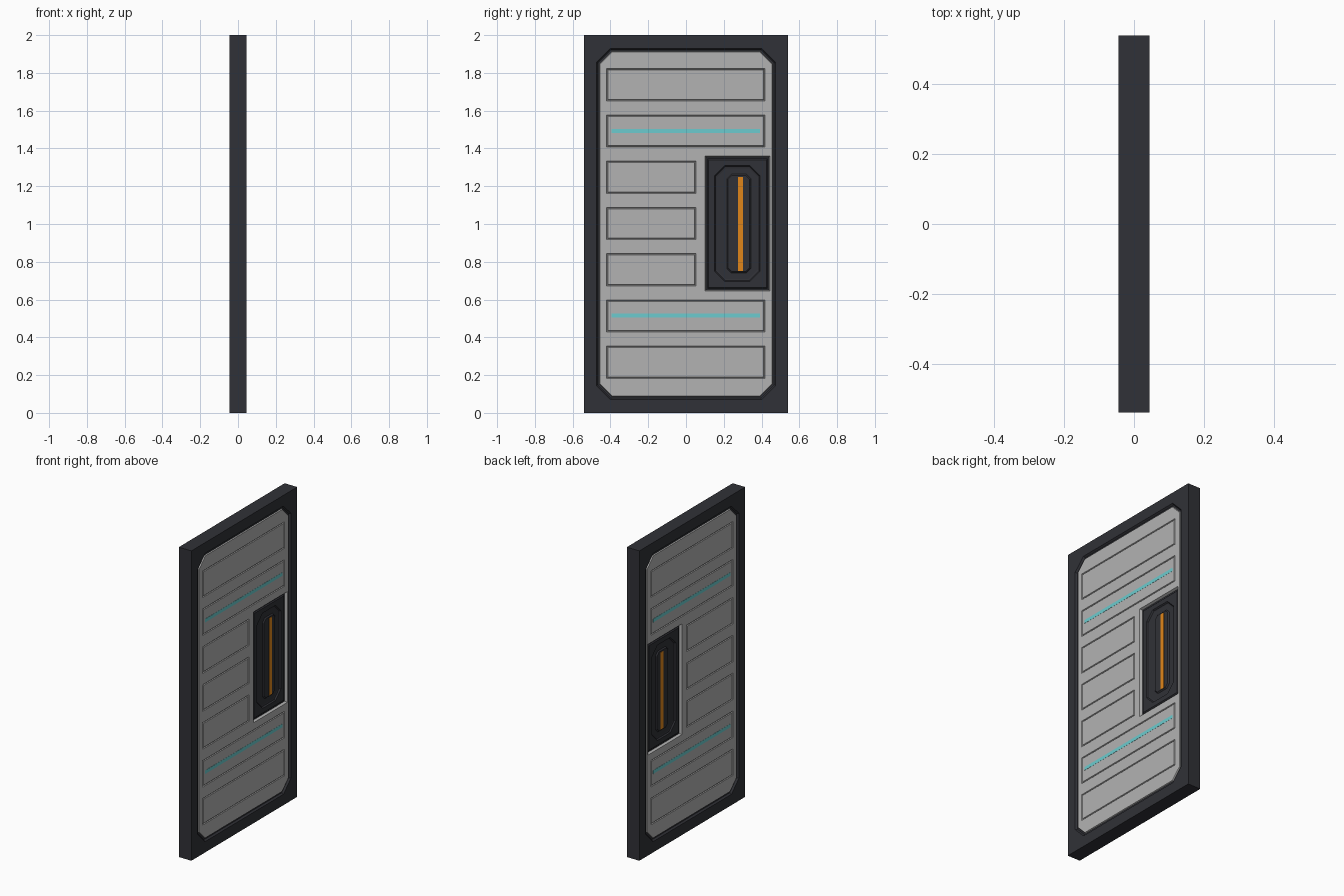
import bpy, bmesh

if "Cube" in bpy.data.objects:
    bpy.data.objects.remove(bpy.data.objects["Cube"])


def material(name, rgb):
    m = bpy.data.materials.new(name)
    m.diffuse_color = (*rgb, 1)
    m.use_nodes = True
    m.node_tree.nodes["Principled BSDF"].inputs["Base Color"].default_value = m.diffuse_color
    return m


DARK = material("dark_metal", (0.03, 0.031, 0.038))
GREY = material("panel_grey", (0.45, 0.45, 0.45))
TEAL = material("teal_light", (0.15, 0.6, 0.62))
ORANGE = material("orange_light", (0.75, 0.24, 0.01))


def outline(y0, y1, z0, z1, c=0.0, inset=0.0):
    """Rectangle, or chamfered rectangle when c > 0, as (y, z) points."""
    y0, y1, z0, z1 = y0 + inset, y1 - inset, z0 + inset, z1 - inset
    if c <= 0:
        return [(y0, z0), (y1, z0), (y1, z1), (y0, z1)]
    c -= inset * 0.586
    return [(y0 + c, z0), (y1 - c, z0), (y1, z0 + c), (y1, z1 - c),
            (y1 - c, z1), (y0 + c, z1), (y0, z1 - c), (y0, z0 + c)]


def loft(bm, rings, cap=True):
    """Bridge (outline, x) rings in order, optionally closing the last one."""
    loops = [[bm.verts.new((x, y, z)) for y, z in pts] for pts, x in rings]
    for a, b in zip(loops, loops[1:]):
        n = len(a)
        for i in range(n):
            bm.faces.new((a[i], a[(i + 1) % n], b[(i + 1) % n], b[i]))
    if cap:
        bm.faces.new(loops[-1])


def sheet(bm, x, outlines):
    """Flat face at x: first outline is the border, the others are holes."""
    edges = []
    for pts in outlines:
        vs = [bm.verts.new((x, y, z)) for y, z in pts]
        edges += [bm.edges.new((vs[i - 1], vs[i])) for i in range(len(vs))]
    bmesh.ops.triangle_fill(bm, use_beauty=True, use_dissolve=False, edges=edges,
                            normal=(1, 0, 0))


def finish(bm, name, mat):
    """Make the object, face it towards +x and mirror it to the back."""
    bmesh.ops.remove_doubles(bm, verts=bm.verts, dist=1e-5)
    bmesh.ops.recalc_face_normals(bm, faces=bm.faces)
    if sum(f.normal.x * f.calc_area() for f in bm.faces) < 0:
        bmesh.ops.reverse_faces(bm, faces=bm.faces)
    me = bpy.data.meshes.new(name)
    bm.to_mesh(me)
    bm.free()
    me.materials.append(mat)
    ob = bpy.data.objects.new(name, me)
    bpy.context.collection.objects.link(ob)
    ob.modifiers.new("both_faces", 'MIRROR').use_axis = (True, False, False)


FRONT, FACE, GROOVE = 0.045, 0.041, 0.034
OUTER = (-0.54, 0.54, 0, 2)
OPENING = (-0.475, 0.475, 0.07, 1.93, 0.075)
RECESS = (0.10, 0.445, 0.645, 1.36)
POCKET = (0.15, 0.392, 0.695, 1.31, 0.055)

# Door frame with chamfered opening
bm = bmesh.new()
loft(bm, [(outline(*OUTER), 0), (outline(*OUTER), FRONT)], cap=False)
sheet(bm, FRONT, [outline(*OUTER), outline(*OPENING)])
loft(bm, [(outline(*OPENING), FRONT), (outline(*OPENING, inset=0.008), GROOVE),
          (outline(*OPENING, inset=0.017), GROOVE)], cap=False)
finish(bm, "door_frame", DARK)

# Grey panel with grooved tiles and a hole for the handle
tiles = []
for i in range(7):
    z = 0.183 + i * 0.2447
    tiles.append((-0.42, 0.053 if 2 <= i <= 4 else 0.417, z, z + 0.171))
bm = bmesh.new()
edge = outline(*OPENING, inset=0.02)
loft(bm, [(outline(*OPENING, inset=0.017), GROOVE), (edge, FACE)], cap=False)
sheet(bm, FACE, [edge, outline(*RECESS)] + [outline(*t) for t in tiles])
for t in tiles:
    loft(bm, [(outline(*t), FACE), (outline(*t, inset=0.003), FACE - 0.005),
              (outline(*t, inset=0.005), FACE - 0.005),
              (outline(*t, inset=0.008), FACE)])
loft(bm, [(outline(*RECESS), FACE), (outline(*RECESS, inset=0.006), 0.026)], cap=False)
finish(bm, "door_panel", GREY)

# Teal light strips
bm = bmesh.new()
for z in (0.515, 1.493):
    s = outline(-0.395, 0.393, z - 0.011, z + 0.011)
    loft(bm, [(s, FACE - 0.003), (s, FACE + 0.001)])
finish(bm, "light_strips", TEAL)

# Handle plate with an eight-sided pocket and raised grip
bm = bmesh.new()
rim = outline(*RECESS, inset=0.02)
loft(bm, [(outline(*RECESS, inset=0.006), 0.026),
          (outline(*RECESS, inset=0.014), 0.026), (rim, 0.032)], cap=False)
sheet(bm, 0.032, [rim, outline(*POCKET)])
loft(bm, [(outline(*POCKET), 0.032), (outline(*POCKET, inset=0.006), 0.024),
          (outline(*POCKET, inset=0.015), 0.022)])
finish(bm, "handle_plate", DARK)

GRIP = (0.215, 0.345, 0.74, 1.265, 0.025)
bm = bmesh.new()
loft(bm, [(outline(*GRIP), 0.021), (outline(*GRIP, inset=0.008), 0.029)])
finish(bm, "handle_grip", DARK)

# Orange handle light
bm = bmesh.new()
s = outline(0.276, 0.303, 0.75, 1.25)
loft(bm, [(s, 0.026), (s, 0.031)])
finish(bm, "handle_light", ORANGE)
